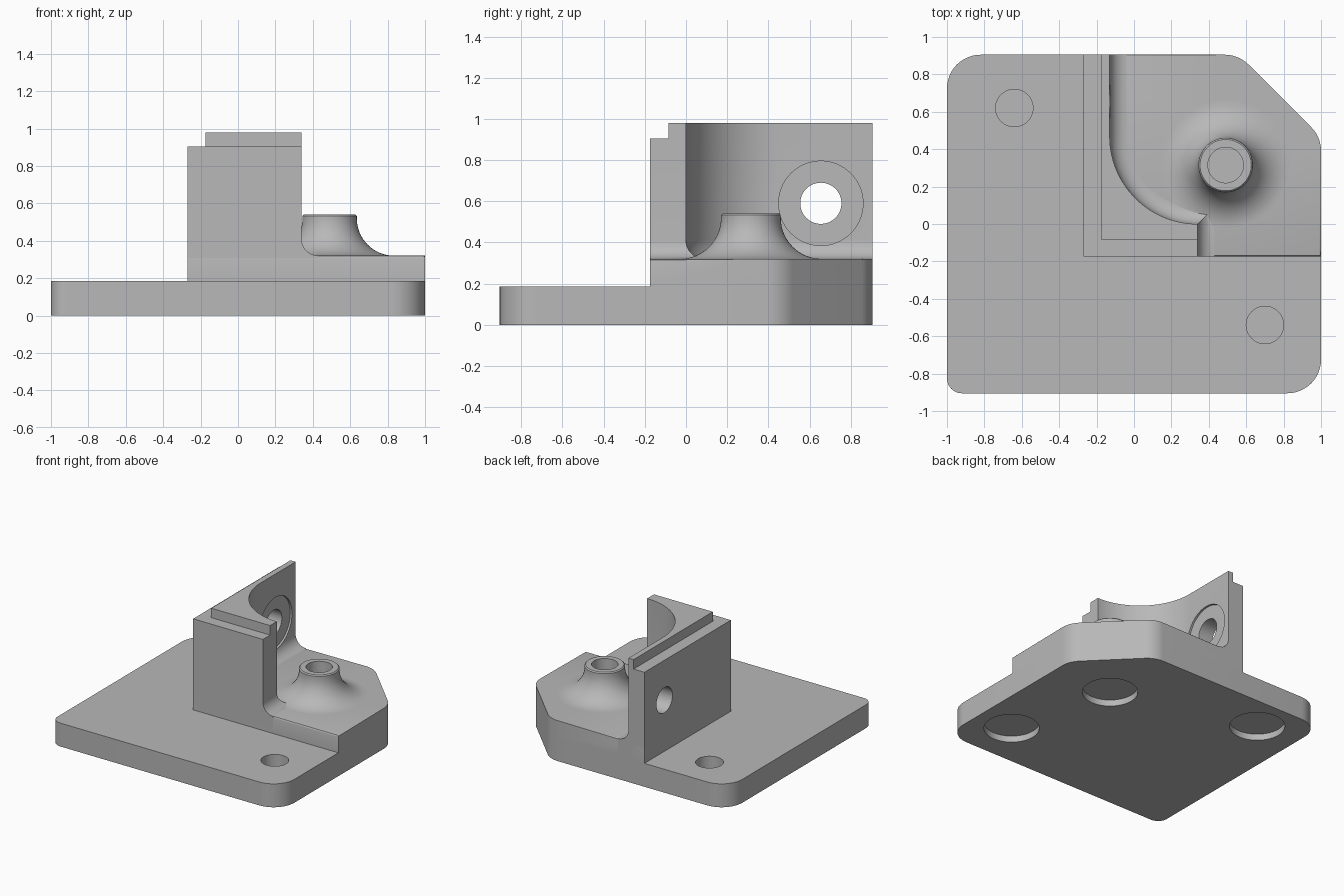
import bpy, bmesh, math
from mathutils import Vector

cube = bpy.data.objects.get("Cube")
if cube:
    bpy.data.objects.remove(cube, do_unlink=True)

grey = bpy.data.materials.new("plain grey")
grey.use_nodes = True
colour = (0.48, 0.48, 0.48, 1)
grey.diffuse_color = colour
grey.node_tree.nodes["Principled BSDF"].inputs["Base Color"].default_value = colour

BACK, PAD_FRONT = 0.905, -0.175
PLATE_TOP, PAD_TOP, WALL_TOP, LIP_TOP = 0.185, 0.32, 0.905, 0.98
POST = (0.49, 0.315)
MOUNTS = [(-0.64, 0.62), (0.70, -0.54)]


def rounded(corners, steps=12):
    """Outline from (x, y, radius) corners, counter-clockwise."""
    out = []
    for i, (x, y, r) in enumerate(corners):
        p = Vector((x, y, 0))
        if r == 0:
            out.append((x, y))
            continue
        a = (Vector((*corners[i - 1][:2], 0)) - p).normalized()
        b = (Vector((*corners[(i + 1) % len(corners)][:2], 0)) - p).normalized()
        half = a.angle(b) / 2
        tangent = r / math.tan(half)
        centre = p + (a + b).normalized() * r / math.sin(half)
        start = (p + a * tangent - centre).normalized()
        end = (p + b * tangent - centre).normalized()
        out += [(centre + start.slerp(end, k / steps) * r)[:2] for k in range(steps + 1)]
    return out


def loft(name, layers, bevel_z=None, bevel=0.0, segments=1):
    """Closed solid through (outline, z) layers, with one rim optionally bevelled."""
    bm = bmesh.new()
    rings = [[bm.verts.new((x, y, z)) for x, y in outline] for outline, z in layers]
    n = len(rings[0])
    for low, high in zip(rings, rings[1:]):
        for i in range(n):
            j = (i + 1) % n
            bm.faces.new((low[i], low[j], high[j], high[i]))
    bm.faces.new(rings[0][::-1])
    bm.faces.new(rings[-1])
    if bevel:
        rim = [e for e in bm.edges if all(abs(v.co.z - bevel_z) < 1e-5 for v in e.verts)]
        bmesh.ops.bevel(bm, geom=rim, offset=bevel, segments=segments,
                        profile=0.5, affect='EDGES')
    bmesh.ops.recalc_face_normals(bm, faces=bm.faces)
    mesh = bpy.data.meshes.new(name)
    bm.to_mesh(mesh)
    bm.free()
    mesh.materials.append(grey)
    obj = bpy.data.objects.new(name, mesh)
    bpy.context.collection.objects.link(obj)
    return obj


def activate(obj):
    bpy.ops.object.select_all(action='DESELECT')
    obj.select_set(True)
    bpy.context.view_layer.objects.active = obj


def drill(targets, radius, start, end):
    """Cut a round hole between two points."""
    a, b = Vector(start), Vector(end)
    bpy.ops.mesh.primitive_cylinder_add(vertices=64, radius=radius, depth=(b - a).length,
                                        location=(a + b) / 2)
    cutter = bpy.context.object
    cutter.name = "hole_cutter"
    cutter.hide_render = True
    cutter.rotation_euler = (b - a).to_track_quat('Z', 'Y').to_euler()
    cutter.data.materials.append(grey)
    bpy.context.view_layer.update()
    for target in targets:
        activate(target)
        mod = target.modifiers.new("hole", 'BOOLEAN')
        mod.operation, mod.solver, mod.object = 'DIFFERENCE', 'EXACT', cutter
        bpy.ops.object.modifier_apply(modifier=mod.name)
    bpy.data.objects.remove(cutter, do_unlink=True)


def circle(radius, n=72):
    return [(POST[0] + radius * math.cos(2 * math.pi * i / n),
             POST[1] + radius * math.sin(2 * math.pi * i / n)) for i in range(n)]


def wall_outline(left, front, grow=0.0):
    """L-shaped wall section with a curved inner corner, grown inwards."""
    cx, cy, r = 0.34, 0.47, 0.47 - grow
    arc = [(cx - r * math.sin(t), cy - r * math.cos(t))
           for t in (math.pi / 2 * k / 28 for k in range(29))]
    return ([(left, front), (cx + grow, front), (cx + grow, cy - r + 0.0001)]
            + arc + [(cx - r, BACK), (left, BACK)])


def cove(radius, steps=10):
    """Concave fillet as (outward offset, height) pairs, from the foot up."""
    return [(radius * (1 - math.sin(t)), radius * (1 - math.cos(t)))
            for t in (math.pi / 2 * k / steps for k in range(steps + 1))]


# Base plate with a chamfered underside
clipped = [(1, 0.465, 0.18), (0.56, BACK, 0.18)]
plate = rounded([(-1, -BACK, 0.08), (1, -BACK, 0.18)] + clipped + [(-1, BACK, 0.18)])
base_plate = loft("base_plate", [(plate, 0), (plate, PLATE_TOP)], 0, 0.035)

# Raised pad with a softened top rim
pad = rounded([(-0.27, PAD_FRONT, 0), (1, PAD_FRONT, 0)] + clipped + [(-0.27, BACK, 0)])
raised_pad = loft("raised_pad", [(pad, PLATE_TOP), (pad, PAD_TOP)], PAD_TOP, 0.012, 3)

# Corner wall with a cove at its foot, and the stepped lip on top
foot = 0.09
layers = [(wall_outline(-0.27, PAD_FRONT, foot), PLATE_TOP)]
layers += [(wall_outline(-0.27, PAD_FRONT, d), PAD_TOP + h) for d, h in cove(foot)]
layers.append((wall_outline(-0.27, PAD_FRONT), WALL_TOP))
corner_wall = loft("corner_wall", layers)
lip = wall_outline(-0.175, -0.085)
wall_lip = loft("wall_lip", [(lip, WALL_TOP), (lip, LIP_TOP)])

# Flared post
post_r = 0.145
layers = [(circle(post_r + 0.2), PAD_TOP - 0.06)]
layers += [(circle(post_r + d), PAD_TOP + h) for d, h in cove(0.2, 16)]
layers += [(circle(post_r), 0.533), (circle(post_r - 0.008), 0.541)]
flared_post = loft("flared_post", layers)

# Blind holes from above, and shallow round pockets underneath
for x, y in MOUNTS:
    drill([base_plate], 0.1, (x, y, 0.065), (x, y, 0.3))
drill([base_plate, raised_pad, flared_post], 0.095, (*POST, 0.065), (*POST, 0.7))
for x, y in MOUNTS + [POST]:
    drill([base_plate], 0.2, (x, y, -0.1), (x, y, 0.05))

# Cross hole through the wall with a shallow seat inside
drill([corner_wall], 0.1, (-0.5, 0.655, 0.59), (0.2, 0.655, 0.59))
drill([corner_wall], 0.205, (-0.145, 0.655, 0.59), (0.1, 0.655, 0.59))

for part in (base_plate, raised_pad, corner_wall, wall_lip, flared_post):
    activate(part)
    bpy.ops.object.shade_smooth_by_angle(angle=math.radians(30))
